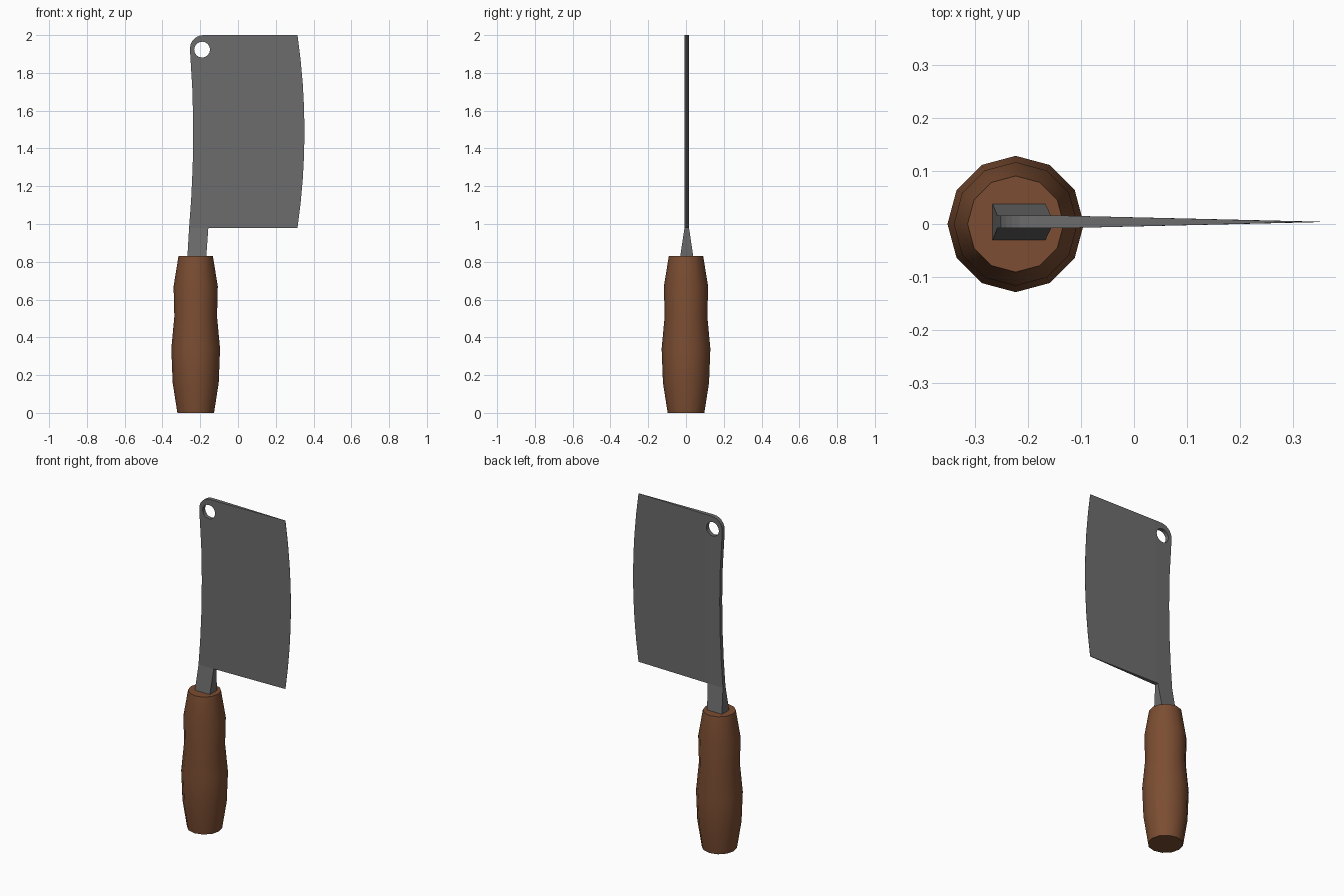
import bpy, bmesh, math

if "Cube" in bpy.data.objects:
    bpy.data.objects.remove(bpy.data.objects["Cube"])

Y0 = 0.004            # blade centre plane
SHOULDER = 0.98       # where the blade meets the tang
BEVEL_X = -0.14       # taper starts here
EDGE_X = 0.353        # cutting edge


def make_object(name, bm, color):
    bmesh.ops.recalc_face_normals(bm, faces=bm.faces)
    mesh = bpy.data.meshes.new(name)
    bm.to_mesh(mesh)
    bm.free()
    obj = bpy.data.objects.new(name, mesh)
    bpy.context.collection.objects.link(obj)
    mat = bpy.data.materials.new(name + "_material")
    mat.diffuse_color = color
    mat.use_nodes = True
    mat.node_tree.nodes["Principled BSDF"].inputs["Base Color"].default_value = mat.diffuse_color
    mesh.materials.append(mat)
    return obj


def arc(cx, cz, r, a0, a1, n):
    angles = [math.radians(a0 + (a1 - a0) * i / n) for i in range(n + 1)]
    return [(cx + r * math.cos(a), cz + r * math.sin(a)) for a in angles]


def add_loop(bm, pts):
    vs = [bm.verts.new((x, 0, z)) for x, z in pts]
    return [bm.edges.new((vs[i], vs[(i + 1) % len(vs)])) for i in range(len(vs))]


def half_thickness(x, z):
    if z < SHOULDER - 0.01:
        return 0.035
    return max(0.0004, 0.012 * min(1, (EDGE_X - x) / (EDGE_X - BEVEL_X)))


# Blade and tang: outline with hanging hole, tapered to the cutting edge
spine = [(-0.268, 0.825), (-0.259, 0.98), (-0.248, 1.13), (-0.24, 1.3),
         (-0.237, 1.5), (-0.241, 1.7), (-0.253, 1.9)]
corner = arc(-0.183, 1.929, 0.071, 175, 90, 6)
edge = [(0.315 + 0.037 * (1 - (i / 4 - 1) ** 2), 2.0 - 1.02 * i / 8) for i in range(9)]
tang = [(-0.157, SHOULDER), (-0.168, 0.825)]
hole = arc(-0.19, 1.923, 0.042, 0, 360, 16)[:-1]

bm = bmesh.new()
edges = add_loop(bm, spine + corner + edge + tang) + add_loop(bm, hole)
bmesh.ops.triangle_fill(bm, edges=edges, use_beauty=True, normal=(0, -1, 0))
for co, no in (((BEVEL_X, 0, 0), (1, 0, 0)), ((0, 0, SHOULDER), (0, 0, 1))):
    bmesh.ops.bisect_plane(bm, geom=bm.verts[:] + bm.edges[:] + bm.faces[:],
                           dist=1e-4, plane_co=co, plane_no=no)
front = bm.verts[:]
ext = bmesh.ops.extrude_face_region(bm, geom=bm.faces[:], use_keep_orig=True)
back = [g for g in ext["geom"] if isinstance(g, bmesh.types.BMVert)]
for verts, side in ((front, -1), (back, 1)):
    for v in verts:
        v.co.y = Y0 + side * half_thickness(v.co.x, v.co.z)
make_object("blade", bm, (0.15, 0.15, 0.15, 1))

# Handle: twelve-sided turned grip
profile = [(0.0, 0.097), (0.16, 0.122), (0.34, 0.129), (0.51, 0.113),
           (0.67, 0.117), (0.83, 0.091)]
N = 12
bm = bmesh.new()
rings = [[bm.verts.new((-0.224 + r * math.cos(math.tau * i / N),
                        r * math.sin(math.tau * i / N), z)) for i in range(N)]
         for z, r in profile]
for low, high in zip(rings, rings[1:]):
    for i in range(N):
        j = (i + 1) % N
        bm.faces.new((low[i], low[j], high[j], high[i]))
bm.faces.new(rings[0])
bm.faces.new(rings[-1])
handle = make_object("handle", bm, (0.2, 0.075, 0.032, 1))
bpy.context.view_layer.objects.active = handle
handle.select_set(True)
bpy.ops.object.shade_smooth_by_angle(angle=math.radians(40))
